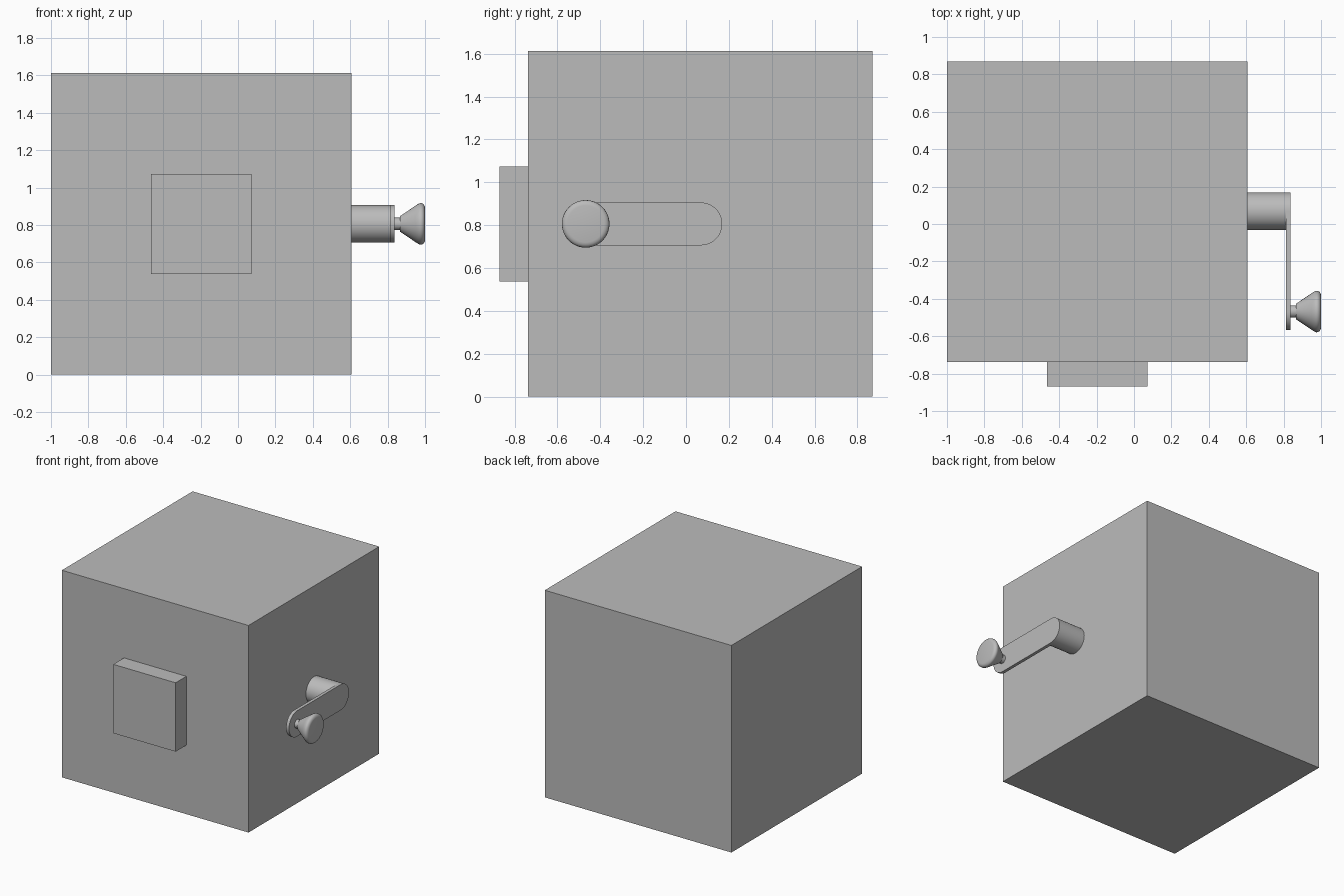
import bpy, math

if "Cube" in bpy.data.objects:
    bpy.data.objects.remove(bpy.data.objects["Cube"])

CY, CZ = 0.069, 0.806      # crank axis
KY = -0.468                # handle centre along y
R = 0.10                   # crank radius

grey = bpy.data.materials.new("dark_grey")
grey.diffuse_color = (0.5, 0.5, 0.5, 1)
grey.use_nodes = True
grey.node_tree.nodes["Principled BSDF"].inputs["Base Color"].default_value = grey.diffuse_color


def make(name, verts, faces):
    mesh = bpy.data.meshes.new(name)
    mesh.from_pydata(verts, [], faces)
    mesh.update()
    mesh.materials.append(grey)
    ob = bpy.data.objects.new(name, mesh)
    bpy.context.collection.objects.link(ob)
    bpy.ops.object.select_all(action='DESELECT')
    ob.select_set(True)
    bpy.context.view_layer.objects.active = ob
    bpy.ops.object.shade_smooth_by_angle(angle=math.radians(35))
    return ob


def box(name, lo, hi):
    bpy.ops.mesh.primitive_cube_add(size=1, location=[(a + b) / 2 for a, b in zip(lo, hi)])
    ob = bpy.context.object
    ob.name = name
    ob.scale = [b - a for a, b in zip(lo, hi)]
    bpy.ops.object.transform_apply(location=False, rotation=False, scale=True)
    ob.data.materials.append(grey)
    return ob


def loft(name, rings):
    """Skin equal-length rings running along +x and cap both ends."""
    n = len(rings[0])
    faces = [[k * n + i, k * n + (i + 1) % n, (k + 1) * n + (i + 1) % n, (k + 1) * n + i]
             for k in range(len(rings) - 1) for i in range(n)]
    faces += [list(range(n))[::-1], [(len(rings) - 1) * n + i for i in range(n)]]
    return make(name, [v for r in rings for v in r], faces)


def ring(x, r, y, n=48):
    return [(x, y + r * math.cos(2 * math.pi * i / n), CZ + r * math.sin(2 * math.pi * i / n))
            for i in range(n)]


def slot(x, n=24):
    pts = []
    for cy, start in ((CY, -math.pi / 2), (KY, math.pi / 2)):
        for i in range(n + 1):
            a = start + math.pi * i / n
            pts.append((x, cy + R * math.cos(a), CZ + R * math.sin(a)))
    return pts


# Cube body and the square plate on its front
box("body", (-1, -0.738, 0), (0.607, 0.87, 1.612))
box("front_plate", (-0.465, -0.87, 0.537), (0.072, -0.738, 1.073))

# Crank: shaft, flat rounded arm
loft("crank_shaft", [ring(x, R, CY) for x in (0.607, 0.812)])
loft("crank_arm", [slot(x) for x in (0.812, 0.837)])

# Flared knob with a rounded rim on a thin neck
profile = [(0.837, 0.033), (0.867, 0.033), (0.867, 0.042), (0.95, 0.098), (0.964, 0.107),
           (0.975, 0.111), (0.985, 0.110), (0.993, 0.104), (0.998, 0.096), (1.0, 0.086)]
loft("crank_knob", [ring(x, r, KY) for x, r in profile])
